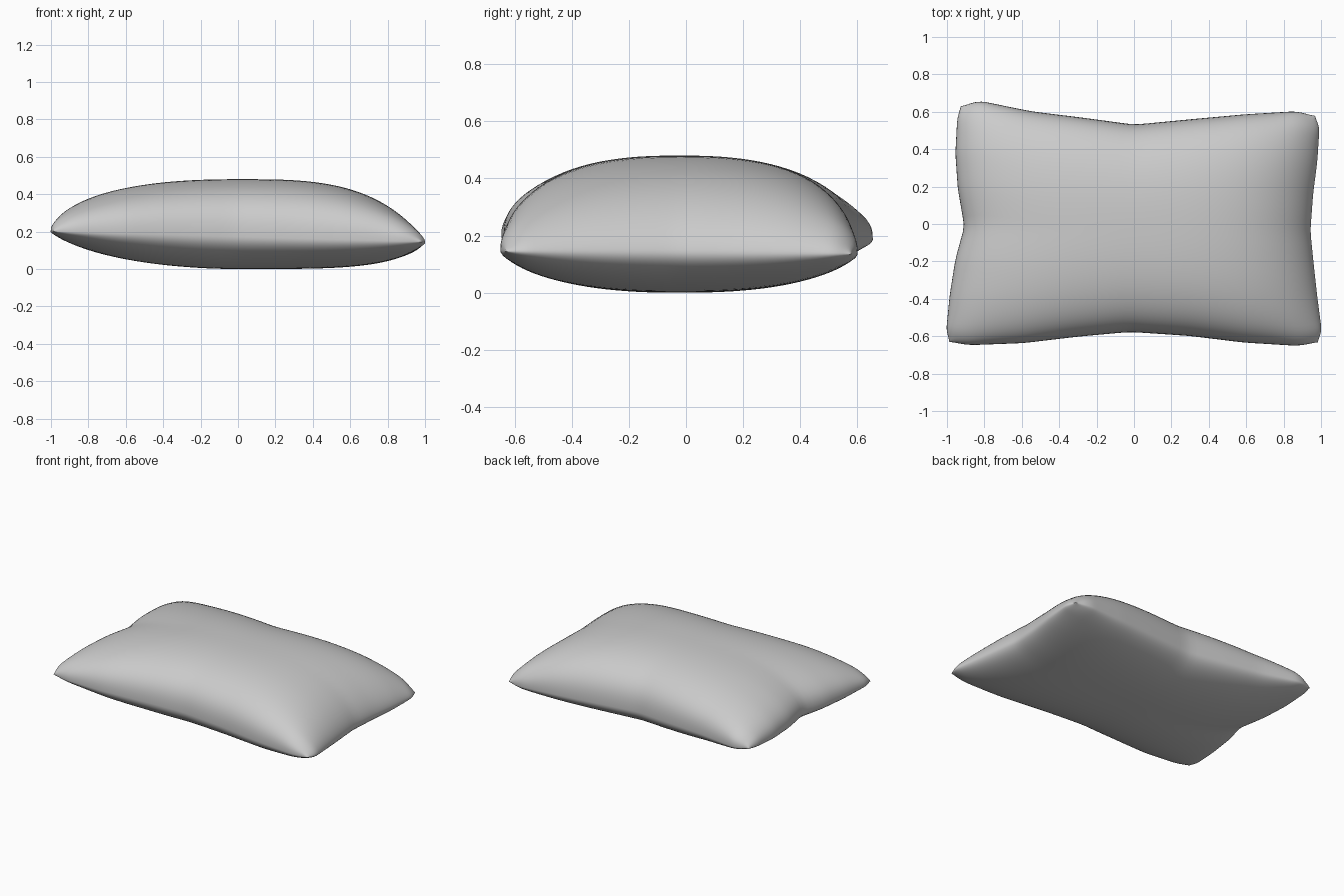
import bpy, bmesh, math

if "Cube" in bpy.data.objects:
    bpy.data.objects.remove(bpy.data.objects["Cube"])

N, M = 64, 48
KEYS = [-1, -.9, -.6, -.3, -.02, .3, .6, .9, 1]

# seam outline: y of front/back edges along u, x of left/right edges along v
FRONT = [-.628, -.648, -.637, -.602, -.577, -.598, -.634, -.652, -.63]
BACK = [.625, .66, .602, .567, .531, .56, .586, .603, .575]
LEFT = [-.985, -1.004, -.985, -.955, -.907, -.942, -.955, -.945, -.925]
RIGHT = [.98, 1.004, .98, .96, .943, .957, .98, .992, .965]


def linear(tab, t):
    t = max(-1, min(1, t))
    for i in range(len(KEYS) - 1):
        if t <= KEYS[i + 1]:
            k = (t - KEYS[i]) / (KEYS[i + 1] - KEYS[i])
            return tab[i] + (tab[i + 1] - tab[i]) * k
    return tab[-1]


def edge(tab, t):
    return sum(linear(tab, t + d * .02) for d in (-2, -1, 0, 1, 2)) / 5


def mix(a, b, t):
    return a + (b - a) * (t + 1) / 2


def puff(t, p, q):
    return max(0, 1 - abs(t) ** p) ** q


def smooth_blend(t, a, b):
    k = max(0, min(1, (t + .3) / .6))
    return a + (b - a) * k * k * (3 - 2 * k)


def point(u, v, top):
    x = mix(edge(LEFT, v), edge(RIGHT, v), u)
    y = mix(edge(FRONT, u), edge(BACK, u), v)
    seam = mix(mix(.2, .145, u), mix(.19, .135, u), v)
    if top:
        f = smooth_blend(u, puff(u, 2.5, .42), puff(u, 3, .63)) * puff(v, 2.5, .37)
        z = seam + (.48 - seam) * f
    else:
        f = smooth_blend(u, puff(u, 2, .6), puff(u, 4, .5)) * puff(v, 2.5, .5)
        z = seam * (1 - f)
    return x, y, z


# pillow: two puffed sheets joined along a shared seam
bm = bmesh.new()
us = [-math.cos(math.pi * i / N) for i in range(N + 1)]
vs = [-math.cos(math.pi * j / M) for j in range(M + 1)]
for top in (True, False):
    g = [[bm.verts.new(point(u, v, top)) for v in vs] for u in us]
    for i in range(N):
        for j in range(M):
            q = [g[i][j], g[i + 1][j], g[i + 1][j + 1], g[i][j + 1]]
            bm.faces.new(q if top else q[::-1])
bmesh.ops.remove_doubles(bm, verts=bm.verts, dist=.0001)
for f in bm.faces:
    f.smooth = True
mesh = bpy.data.meshes.new("pillow")
bm.to_mesh(mesh)
bm.free()
pillow = bpy.data.objects.new("pillow", mesh)
bpy.context.collection.objects.link(pillow)
